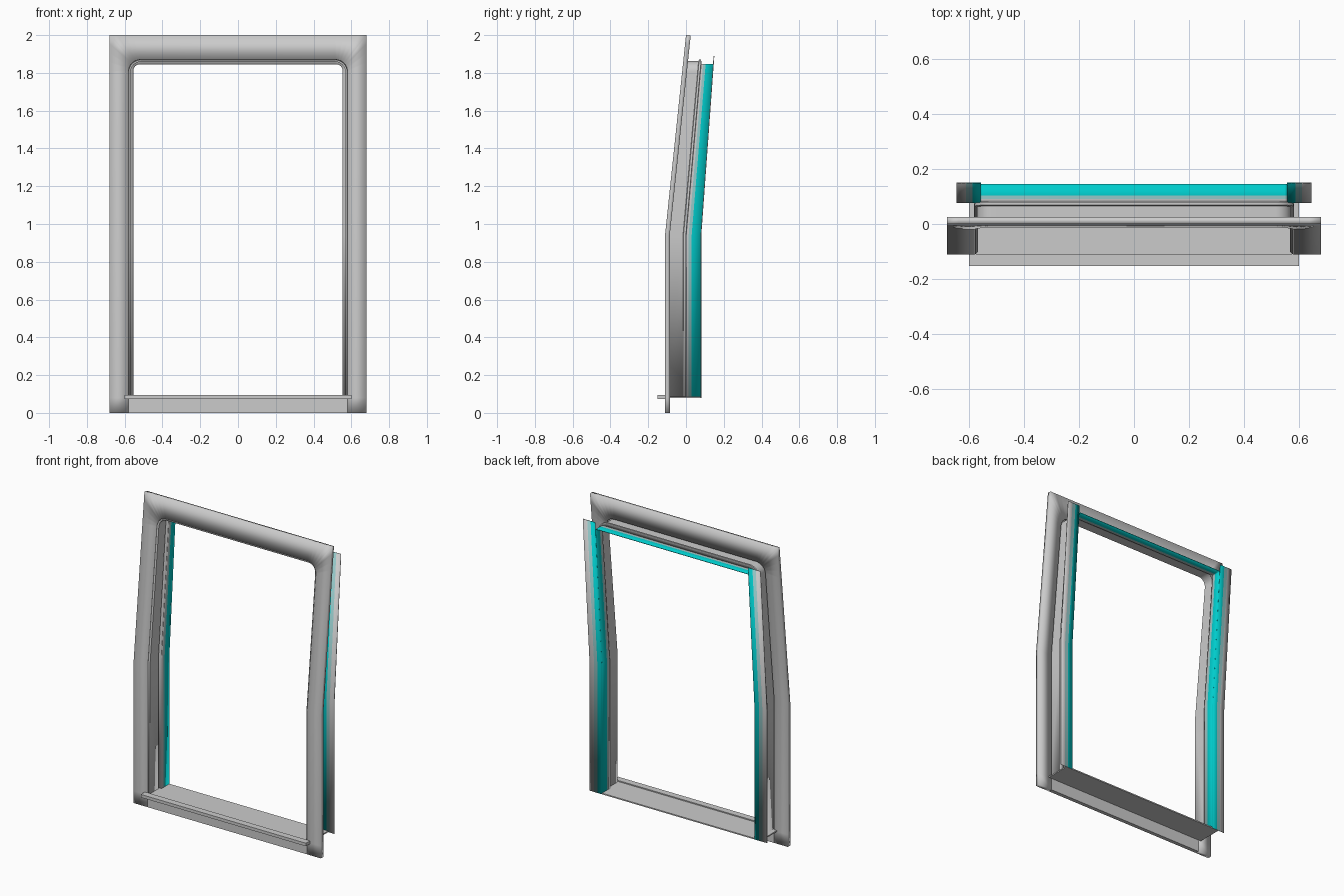
import bpy, bmesh
from math import sin, cos, pi

if "Cube" in bpy.data.objects:
    bpy.data.objects.remove(bpy.data.objects["Cube"])

BEND_Z = 0.94            # the frame leans back above this height
SILL_Z = 0.08
HALF_W, TOP_Z = 0.58, 1.87
OUT_W, OUT_Z = 0.68, 2.0


def material(name, rgb):
    m = bpy.data.materials.new(name)
    m.diffuse_color = (*rgb, 1)
    m.use_nodes = True
    m.node_tree.nodes["Principled BSDF"].inputs["Base Color"].default_value = m.diffuse_color
    return m


GREY = material("grey", (0.6, 0.6, 0.6))
PALE = material("pale_teal", (0.3, 0.58, 0.58))
TEAL = material("teal", (0.0, 0.6, 0.6))
MATS = [GREY, PALE, TEAL]


def lean(x, y, z):
    return (x, y + (0.087 - 0.18 * y) * max(0, z - BEND_Z), z)


def sheet(name, rows, thickness, strip_mats=None):
    """Bridge rows of points into a leaning sheet and give it thickness."""
    bm = bmesh.new()
    grid = [[bm.verts.new(lean(*p)) for p in row] for row in rows]
    for i in range(len(grid) - 1):
        a, b = grid[i], grid[i + 1]
        for j in range(len(a) - 1):
            f = bm.faces.new((a[j], a[j + 1], b[j + 1], b[j]))
            if strip_mats:
                f.material_index = strip_mats[i]
    bmesh.ops.recalc_face_normals(bm, faces=bm.faces)
    me = bpy.data.meshes.new(name)
    bm.to_mesh(me)
    bm.free()
    if strip_mats:
        for m in MATS:
            me.materials.append(m)
    ob = bpy.data.objects.new(name, me)
    bpy.context.collection.objects.link(ob)
    mod = ob.modifiers.new("thickness", "SOLIDIFY")
    mod.thickness = thickness
    mod.offset = 0
    bpy.ops.object.select_all(action='DESELECT')
    ob.select_set(True)
    bpy.context.view_layer.objects.active = ob
    bpy.ops.object.shade_smooth_by_angle(angle=0.5)
    return ob


def arch(inset, radius, n=8):
    """Upside-down U around the opening, from right foot to left foot."""
    cx, cz, r = HALF_W - radius, TOP_Z - radius, radius - inset
    right = [(HALF_W - inset, SILL_Z), (HALF_W - inset, BEND_Z)]
    right += [(cx + r * cos(k * pi / 2 / n), cz + r * sin(k * pi / 2 / n)) for k in range(n + 1)]
    return right + [(-x, z) for x, z in reversed(right)]


def outer_arch(radius, n=8):
    """Rectangular plate outline with the same point count as arch()."""
    cx, cz = HALF_W - radius, TOP_Z - radius
    right = [(OUT_W, SILL_Z), (OUT_W, BEND_Z)]
    for k in range(n + 1):
        t = k / (n / 2)
        right.append((OUT_W, cz + (OUT_Z - cz) * t) if t <= 1
                     else (OUT_W + (cx - OUT_W) * (t - 1), OUT_Z))
    return right + [(-x, z) for x, z in reversed(right)]


def sweep(name, profile, radius, thickness, mats=None):
    rows = [[(x, y, z) for x, z in arch(inset, radius)] for inset, y in profile]
    return sheet(name, rows, thickness, mats)


def box(name, x, y0, y1, z0, z1):
    bpy.ops.mesh.primitive_cube_add(size=1, location=(0, (y0 + y1) / 2, (z0 + z1) / 2))
    ob = bpy.context.object
    ob.name = name
    ob.scale = (2 * x, y1 - y0, z1 - z0)
    return ob


# front surround plate with rounded top corners to the opening
PLATE_Y = -0.0985
inner = [(HALF_W, 0)] + arch(0, 0.065) + [(-HALF_W, 0)]
outer = [(OUT_W, 0)] + outer_arch(0.065) + [(-OUT_W, 0)]
sheet("front_plate", [[(x, PLATE_Y, z) for x, z in loop] for loop in (inner, outer)], 0.025)
box("front_plate_base", HALF_W, -0.111, -0.086, 0.0, SILL_Z)

# grey stepped jamb lining and header
sweep("jamb_lining", [(0.002, -0.108), (0.01, -0.1), (0.01, -0.015), (0.0, -0.012),
                      (0.0, -0.002), (0.023, 0.0)], 0.065, 0.004)

# teal rear lining, fading in from grey
sweep("rear_lining", [(0.024, 0.0), (0.024, 0.014), (0.024, 0.03), (0.024, 0.08)],
      0.032, 0.004, [0, 1, 2])

# rear side flanges, teal inside fading to grey outside
for side, label in ((1, "right"), (-1, "left")):
    rows = [[(side * x, 0.079, z) for z in (SILL_Z, BEND_Z, 1.89)]
            for x in (0.556, 0.588, 0.612, 0.645)]
    sheet("rear_flange_" + label, rows, 0.004, [2, 1, 0])

# sill with raised front lip
box("sill", 0.6, -0.112, 0.08, 0.079, 0.087)
box("sill_lip", 0.6, -0.152, -0.109, 0.074, 0.094)
